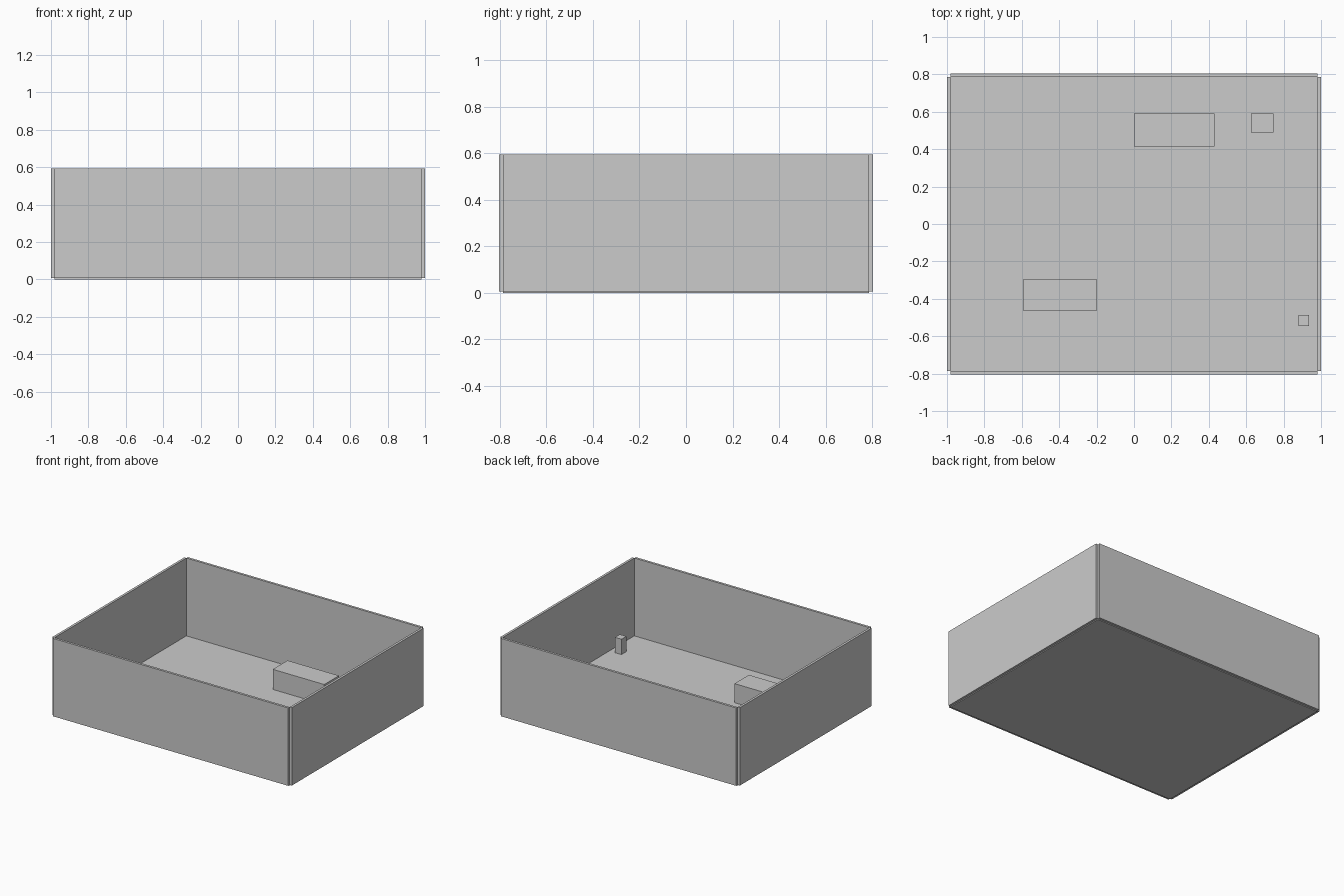
import bpy

if "Cube" in bpy.data.objects:
    bpy.data.objects.remove(bpy.data.objects["Cube"])

# One flat grey for everything
grey = bpy.data.materials.new("plain grey")
grey.diffuse_color = (0.6, 0.6, 0.6, 1)
grey.use_nodes = True
grey.node_tree.nodes["Principled BSDF"].inputs["Base Color"].default_value = grey.diffuse_color


def box(name, x, y, z):
    """Axis-aligned box from (min, max) ranges."""
    bpy.ops.mesh.primitive_cube_add(size=1)
    ob = bpy.context.object
    ob.name = name
    for v in ob.data.vertices:
        v.co = [r[0] if c < 0 else r[1] for c, r in zip(v.co, (x, y, z))]
    ob.data.materials.append(grey)
    return ob


IX, IY = 0.982, 0.786            # inner half sizes of the room
T = 0.018                        # wall thickness
FLOOR, TOP = 0.006, 0.594

# Floor slab
box("floor", (-IX, IX), (-IY, IY), (0, FLOOR))

# Four walls, meeting only at their inner corner edges
wall_z = (FLOOR, TOP)
box("front_wall", (-IX, IX), (-IY - T, -IY), wall_z)
box("back_wall", (-IX, IX), (IY, IY + T), wall_z)
box("left_wall", (-IX - T, -IX), (-IY, IY), wall_z)
box("right_wall", (IX, IX + T), (-IY, IY), wall_z)

# Furniture blocks standing on the floor
box("back_desk", (0.0, 0.43), (0.415, 0.59), (FLOOR, 0.158))
box("front_desk", (-0.59, -0.2), (-0.465, -0.293), (FLOOR, 0.15))
box("cabinet", (0.625, 0.745), (0.49, 0.59), (FLOOR, 0.12))
box("small_post", (0.88, 0.935), (-0.545, -0.487), (FLOOR, 0.122))
